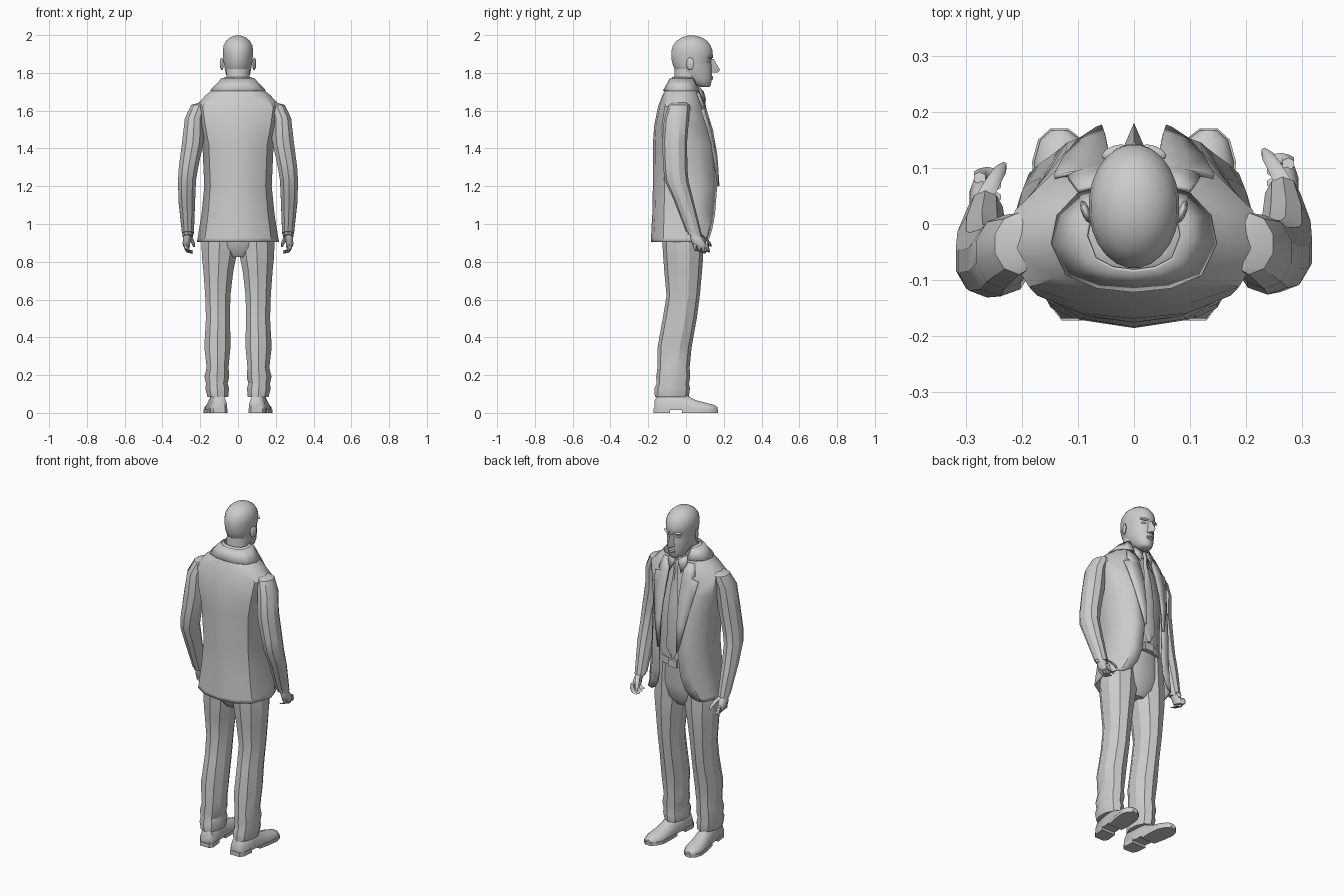
import bpy, bmesh, math
from mathutils import Vector


def make(name, verts, faces, mirror=False, thick=0, angle=35):
    me = bpy.data.meshes.new(name)
    me.from_pydata([tuple(v) for v in verts], [], faces)
    bm = bmesh.new()
    bm.from_mesh(me)
    bmesh.ops.recalc_face_normals(bm, faces=bm.faces)
    bm.to_mesh(me)
    bm.free()
    ob = bpy.data.objects.new(name, me)
    bpy.context.collection.objects.link(ob)
    bpy.ops.object.select_all(action='DESELECT')
    ob.select_set(True)
    bpy.context.view_layer.objects.active = ob
    bpy.ops.object.shade_smooth_by_angle(angle=math.radians(angle))
    if mirror:
        ob.modifiers.new("mirror", 'MIRROR').merge_threshold = 0.0005
    if thick:
        m = ob.modifiers.new("thickness", 'SOLIDIFY')
        m.thickness, m.offset = thick, 0
    return ob


def loft(name, rings, closed=True, cap=True, **kw):
    n = len(rings[0])
    verts = [v for r in rings for v in r]
    faces = []
    for i in range(len(rings) - 1):
        for j in range(n if closed else n - 1):
            k = (j + 1) % n
            faces.append((i*n + j, i*n + k, (i+1)*n + k, (i+1)*n + j))
    if closed and cap:
        faces += [tuple(range(n)), tuple(range(len(verts) - n, len(verts)))]
    return make(name, verts, faces, **kw)


def ell(x, y, z, rx, ry, n=12, tilt=0):
    out = []
    for i in range(n):
        a = 2 * math.pi * (i + .5) / n
        out.append(Vector((x + rx*math.cos(a), y + ry*math.sin(a), z + tilt*ry*math.sin(a))))
    return out


def box(name, c, s):
    return loft(name, [[Vector((c[0] + i*s[0], c[1] + j*s[1], c[2] + k*s[2]))
                for i, j in ((-1, -1), (1, -1), (1, 1), (-1, 1))] for k in (-1, 1)])


# Jacket levels: z, half width, back y, side y, front y, front edge x
JACKET = [(1.775, .068, -.068, -.02, .025, .062), (1.73, .105, -.098, -.03, .045, .055),
          (1.68, .168, -.122, -.04, .068, .05), (1.62, .225, -.145, -.045, .09, .05),
          (1.52, .208, -.165, -.05, .122, .05), (1.42, .185, -.172, -.03, .148, .055),
          (1.2, .175, -.172, 0, .162, .06), (1.05, .19, -.175, 0, .15, .068),
          (.97, .203, -.18, 0, .135, .09), (.925, .21, -.181, 0, .12, .12),
          (.905, .214, -.182, 0, .10, .155)]


def level(z):
    for a, b in zip(JACKET, JACKET[1:]):
        if a[0] >= z >= b[0]:
            t = (a[0] - z) / (a[0] - b[0])
            return [p + (q - p)*t for p, q in zip(a, b)]


def half_ring(lv, g=0):
    z, w, yb, ys, yf, e = lv
    w, yb, yf = w + g, yb - g, yf + g
    return [Vector(p) for p in (
        (0, yb, z), (.45*w, yb + .08*(ys - yb), z), (.82*w, yb + .35*(ys - yb), z), (w, ys, z),
        (.93*w, ys + .5*(yf - ys), z), ((e + w)*.5, ys + .88*(yf - ys), z), (e, yf, z))]


loft("jacket_body", [half_ring(l) for l in JACKET], closed=False, mirror=True, thick=.007)
loft("jacket_collar", [half_ring(level(1.77), .012), half_ring(level(1.705), .009)],
     closed=False, mirror=True, thick=.006)

# Lapels laid over the front panels
rows = []
for z, xo in ((1.695, .10), (1.63, .118), (1.615, .10), (1.605, .142), (1.5, .125), (1.36, .1), (1.2, .066)):
    _, w, _, ys, yf, e = level(z)
    def on_front(x):
        m, y1 = (e + w)*.5, ys + .88*(yf - ys)
        if x < m:
            return yf + (y1 - yf)*(x - e)/(m - e)
        return y1 + (ys + .5*(yf - ys) - y1)*min(1, (x - m)/(.93*w - m))
    xm = (e + xo)/2
    rows.append([Vector((x, on_front(x) + .01, z)) for x in (e - .004, xm, xo)])
loft("lapels", rows, closed=False, mirror=True, thick=.008)

# Sleeves and hands, the left arm held slightly further back
SLEEVE = [(.17, -.03, 1.645, .03, .04), (.205, -.035, 1.63, .045, .055), (.232, -.05, 1.56, .052, .066),
          (.238, -.06, 1.44, .06, .066), (.262, -.057, 1.3, .054, .064), (.27, -.05, 1.23, .05, .063),
          (.271, -.012, 1.12, .046, .056), (.265, .042, .95, .033, .043)]
for side, s, back in (("right", 1, 0), ("left", -1, -.025)):
    def ring(x, y, z, rx, ry, n=10):
        return ell(s*x, y + back*min(1, max(0, (1.5 - z)/.5)), z, rx, ry, n, -.25 if z < 1.2 else 0)
    loft(side + "_sleeve", [ring(*p) for p in SLEEVE], angle=30)
    loft(side + "_shirt_cuff", [ring(.265, .042, .96, .029, .039), ring(.266, .047, .935, .029, .037)])
    loft(side + "_palm", [ring(*p) for p in ((.266, .045, .96, .02, .028), (.27, .057, .925, .022, .036),
         (.274, .07, .895, .02, .042), (.27, .075, .875, .015, .038))], angle=60)
    for i in range(4):
        y, d = .044 + .021*i, .006*abs(i - 2)
        loft(side + "_finger", [ring(*p, 6) for p in ((.275, y, .9, .012, .011), (.275, y + .006, .872, .012, .011),
             (.262, y + .01, .85 + d, .011, .01), (.243, y + .008, .845 + d, .007, .008))], angle=60)
    loft(side + "_thumb", [ring(*p, 6) for p in ((.265, .075, .945, .014, .016), (.25, .102, .925, .013, .013),
         (.238, .122, .9, .011, .011), (.232, .13, .88, .006, .006))], angle=60)

# Shirt, shirt collar and tie
loft("shirt", [ell(*p, 16) for p in ((0, 0, 1.08, .15, .112), (0, 0, 1.25, .15, .12), (0, -.005, 1.45, .16, .12),
     (0, -.015, 1.6, .15, .095), (0, -.01, 1.68, .09, .078), (0, -.005, 1.73, .066, .07))])
loft("shirt_collar", [ell(0, 0, 1.745, .068, .072, 16, -.45), ell(0, 0, 1.705, .078, .082, 16, -.45)],
     cap=False, thick=.005)
make("collar_points", [(.008, .086, 1.705), (.055, .062, 1.735), (.062, .078, 1.685), (.036, .1, 1.635)],
     [(0, 1, 2, 3)], mirror=True, thick=.006)
tie = []
for z, y, w in ((1.705, .085, .019), (1.66, .098, .013), (1.645, .094, .014), (1.5, .118, .025),
                (1.4, .125, .032), (1.19, .128, .04), (1.13, .125, .008)):
    tie.append([Vector(p) for p in ((-w, y, z), (0, y + .008, z), (w, y, z), (0, y - .008, z))])
loft("tie", tie)

# Trousers, belt
loft("trouser_seat", [ell(0, -.015, z, w, d, 16) for z, w, d in
     ((.825, .06, .07), (.87, .15, .1), (.95, .18, .112), (1.12, .16, .12))])
LEG = [(.085, .107, -.075, .058, .09), (.13, .11, -.073, .066, .094), (.155, .112, -.07, .06, .086),
       (.19, .112, -.068, .069, .09), (.24, .108, -.066, .061, .085), (.35, .109, -.06, .073, .09),
       (.5, .106, -.033, .067, .09), (.62, .107, -.015, .07, .088), (.75, .104, -.015, .083, .1),
       (.83, .1, -.015, .096, .106), (.92, .098, -.018, .1, .108), (1.1, .085, -.02, .09, .115)]
loft("trouser_legs", [ell(x, y, z, a, b, 10) for z, x, y, a, b in LEG], mirror=True, angle=28)
loft("belt", [ell(0, -.01, z, .165, .13, 20) for z in (1.08, 1.12)])
box("belt_buckle", (0, .122, 1.1), (.028, .008, .022))

# Shoes with sole and heel, toes turned out a little
def shoe_x(y):
    return .11 + .1*(y + .06)


upper = []
for y, w, h in ((-.168, .03, .06), (-.15, .043, .1), (-.06, .043, .11), (-.01, .044, .1), (.05, .05, .068),
                (.11, .051, .052), (.15, .036, .042), (.167, .015, .03)):
    upper.append([Vector((shoe_x(y) + w*a, y, .014 + (h - .014)*b)) for a, b in
                 ((-1, 0), (-1, .35), (-.7, .8), (-.25, 1), (.25, 1), (.7, .8), (1, .35), (1, 0))])
loft("shoe_uppers", upper, mirror=True, angle=45)


def sole(name, rows, z1):
    pts = [(shoe_x(y) - w, y) for y, w in rows] + [(shoe_x(y) + w, y) for y, w in reversed(rows)]
    loft(name, [[Vector((x, y, z)) for x, y in pts] for z in (0, z1)], mirror=True)


sole("shoe_heels", ((-.172, .03), (-.15, .045), (-.085, .045)), .024)
sole("shoe_soles", ((-.02, .045), (.05, .054), (.11, .055), (.15, .04), (.17, .016)), .018)

# Head: z, front y, back y, half width
HEAD = [(1.724, .122, .07, .022), (1.735, .132, .035, .04), (1.765, .137, -.01, .056), (1.8, .138, -.048, .066),
        (1.835, .138, -.068, .073), (1.862, .132, -.076, .077), (1.885, .143, -.079, .079), (1.915, .142, -.079, .081),
        (1.945, .131, -.07, .077), (1.97, .112, -.05, .063), (1.988, .083, -.022, .042), (1.997, .05, .01, .015)]
loft("head", [ell(0, (f + b)/2, z, w, (f - b)/2, 24) for z, f, b, w in HEAD], angle=60)
loft("neck", [ell(0, y, z, w, d, 14) for z, y, w, d in
     ((1.66, -.01, .07, .065), (1.74, 0, .063, .065), (1.82, .012, .064, .072))], angle=60)
make("nose", [(0, .146, 1.875), (0, .18, 1.815), (0, .168, 1.802), (.02, .134, 1.803), (-.02, .134, 1.803),
              (.01, .132, 1.872), (-.01, .132, 1.872)],
     [(0, 1, 3, 5), (0, 6, 4, 1), (1, 2, 3), (1, 4, 2), (2, 4, 3)], angle=50)


def ball(name, loc, scale, rot=0, mirror=False):
    bm = bmesh.new()
    bmesh.ops.create_uvsphere(bm, u_segments=10, v_segments=7, radius=1)
    c, s = math.cos(rot), math.sin(rot)
    vs = []
    for v in bm.verts:
        x, y, z = (v.co[i]*scale[i] for i in range(3))
        vs.append((loc[0] + x*c - y*s, loc[1] + x*s + y*c, loc[2] + z))
    fs = [tuple(v.index for v in f.verts) for f in bm.faces]
    bm.free()
    make(name, vs, fs, mirror=mirror, angle=60)


ball("ears", (.086, .022, 1.848), (.008, .022, .034), -.35, True)
ball("brows", (.034, .128, 1.882), (.026, .012, .007), -.35, True)
ball("eyes", (.032, .119, 1.863), (.014, .01, .007), -.3, True)
ball("upper_lip", (0, .136, 1.778), (.025, .008, .006))
ball("lower_lip", (0, .135, 1.768), (.021, .008, .006))
